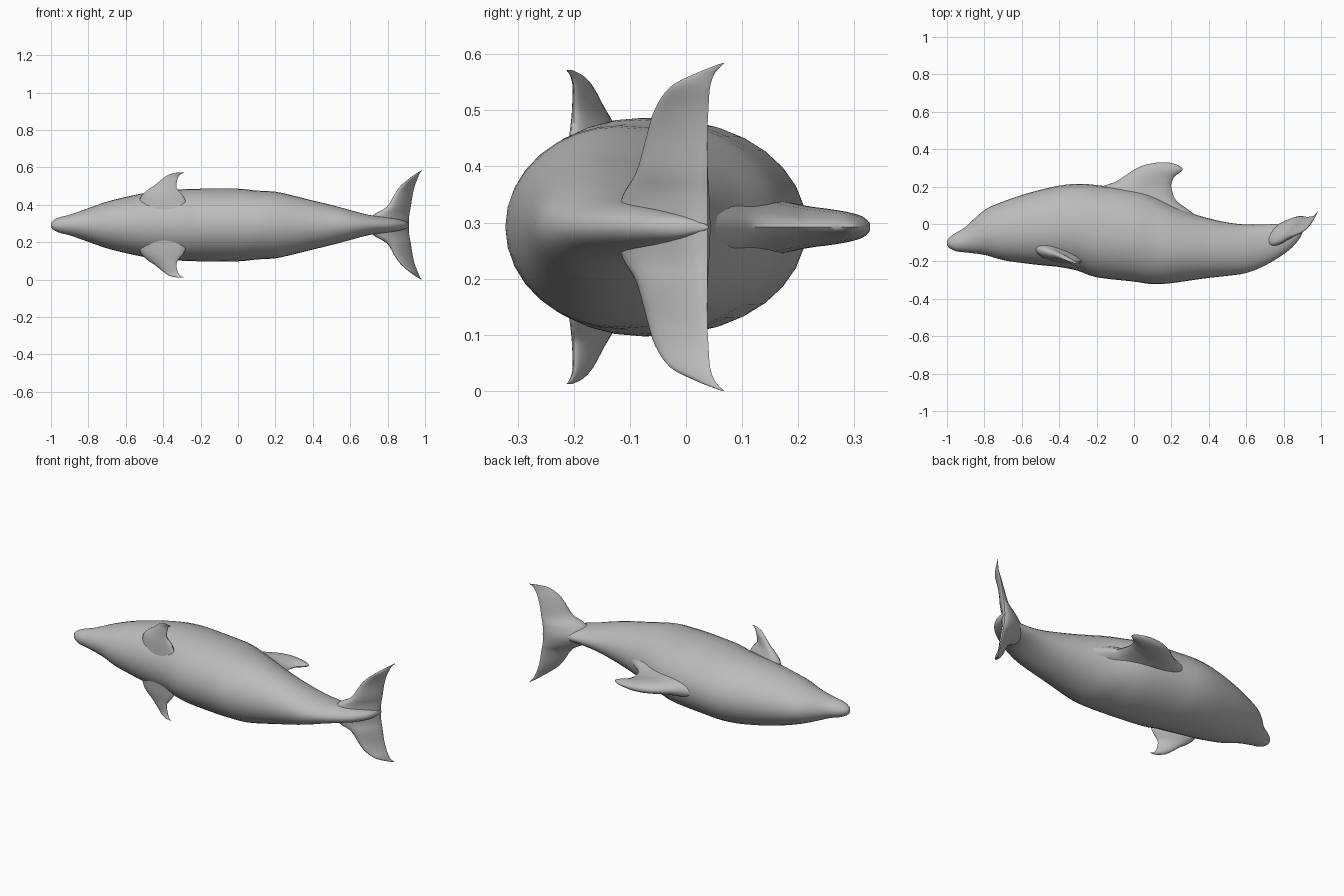
import bpy, bmesh, math
from mathutils import Vector

if "Cube" in bpy.data.objects:
    bpy.data.objects.remove(bpy.data.objects["Cube"])

ZC = 0.292  # height of the symmetry plane

skin = bpy.data.materials.new("grey_skin")
skin.diffuse_color = (0.5, 0.5, 0.5, 1)
skin.use_nodes = True
skin.node_tree.nodes["Principled BSDF"].inputs["Base Color"].default_value = skin.diffuse_color


def smooth_rows(rows, steps):
    """Catmull-Rom interpolation between rows of numbers."""
    out = []
    for i in range(len(rows) - 1):
        p0, p1, p2 = rows[max(i - 1, 0)], rows[i], rows[i + 1]
        p3 = rows[min(i + 2, len(rows) - 1)]
        for k in range(steps):
            t = k / steps
            out.append([0.5 * (2 * b + (c - a) * t + (2 * a - 5 * b + 4 * c - d) * t * t
                               + (3 * b - a - 3 * c + d) * t ** 3)
                        for a, b, c, d in zip(p0, p1, p2, p3)])
    out.append(list(rows[-1]))
    return out


def loft(name, rings):
    """Skin a list of closed rings and cap both ends."""
    bm = bmesh.new()
    vs = [[bm.verts.new(p) for p in ring] for ring in rings]
    n = len(vs[0])
    for a, b in zip(vs, vs[1:]):
        for j in range(n):
            bm.faces.new((a[j], a[(j + 1) % n], b[(j + 1) % n], b[j]))
    bm.faces.new(vs[0])
    bm.faces.new(vs[-1])
    bmesh.ops.recalc_face_normals(bm, faces=bm.faces)
    me = bpy.data.meshes.new(name)
    bm.to_mesh(me)
    bm.free()
    me.materials.append(skin)
    ob = bpy.data.objects.new(name, me)
    bpy.context.collection.objects.link(ob)
    bpy.context.view_layer.objects.active = ob
    ob.select_set(True)
    bpy.ops.object.shade_smooth_by_angle(angle=math.radians(60))
    ob.select_set(False)


def foil(lead, trail, thick, normal, n=20):
    """Teardrop section from leading to trailing edge."""
    ring = []
    for j in range(n):
        a = 2 * math.pi * j / n
        u = (1 - math.cos(a)) / 2
        ring.append(lead.lerp(trail, u) + normal * thick * math.sin(a) * (1.2 - 0.5 * u))
    return ring


def side_fin(name, rows, sign=1):
    """Fin whose sections are stacked sideways: dz, lead xy, trail xy, thickness."""
    rings = []
    for dz, lx, ly, tx, ty, th in smooth_rows(rows, 4):
        z = ZC + sign * dz
        lead, trail = Vector((lx, ly, z)), Vector((tx, ty, z))
        chord = trail - lead
        rings.append(foil(lead, trail, th, Vector((-chord.y, chord.x, 0)).normalized()))
    loft(name, rings)


# Body: x, back y, belly y, half width
body = [(-1.0, -.09, -.112, .012), (-.985, -.07, -.13, .027), (-.95, -.045, -.146, .043),
        (-.9, -.015, -.152, .055), (-.8, .075, -.165, .09), (-.7, .12, -.193, .125),
        (-.6, .155, -.208, .15), (-.5, .183, -.22, .171), (-.4, .205, -.23, .184),
        (-.3, .215, -.25, .191), (-.2, .208, -.285, .194), (0, .18, -.308, .194),
        (.1, .15, -.322, .184), (.2, .10, -.316, .178), (.3, .06, -.302, .156),
        (.4, .03, -.288, .131), (.5, .008, -.277, .107), (.6, -.003, -.262, .08),
        (.7, -.002, -.222, .054), (.8, .003, -.162, .04), (.86, .022, -.11, .03),
        (.9, .036, -.05, .018), (.915, .04, .02, .005)]
rings = []
for x, yt, yb, w in smooth_rows(body, 3):
    mid = yb + 0.46 * (yt - yb)
    ring = []
    for j in range(32):
        a = 2 * math.pi * j / 32
        s = math.sin(a)
        y = mid + s * ((yt - mid) if s > 0 else (mid - yb))
        ring.append((x, y, ZC + w * math.cos(a)))
    rings.append(ring)
loft("body", rings)

# Dorsal fin: y, lead x, trail x, half thickness
dorsal = [(0, -.30, .40, .12), (.08, -.28, .285, .085), (.13, -.25, .222, .06),
          (.195, -.18, .20, .043), (.225, -.10, .203, .037), (.255, -.052, .218, .033),
          (.29, 0, .26, .027), (.315, .055, .235, .019), (.328, .12, .19, .007)]
loft("dorsal_fin", [foil(Vector((lx, y, ZC)), Vector((tx, y, ZC)), th, Vector((0, 0, 1)))
                    for y, lx, tx, th in smooth_rows(dorsal, 4)])

# Flippers, one on each side
flipper = [(.08, -.54, -.12, -.26, -.20, .05), (.15, -.52, -.13, -.29, -.20, .038),
           (.19, -.48, -.142, -.322, -.20, .025), (.212, -.447, -.152, -.33, -.20, .019),
           (.25, -.40, -.17, -.322, -.20, .012), (.27, -.37, -.187, -.31, -.205, .008),
           (.28, -.33, -.205, -.288, -.213, .003)]
side_fin("left_flipper", flipper, 1)
side_fin("right_flipper", flipper, -1)

# Tail flukes, both halves in one skin
fluke = [(0, .70, -.11, .912, .038, .05), (.055, .73, -.105, .915, .038, .04),
         (.098, .80, -.085, .923, .038, .026), (.165, .84, -.068, .934, .038, .017),
         (.21, .872, -.055, .945, .04, .013), (.25, .918, -.028, .96, .043, .009),
         (.275, .953, .02, .971, .052, .005), (.292, .981, .064, .984, .068, .001)]
side_fin("tail_flukes", [(-r[0],) + r[1:] for r in reversed(fluke[1:])] + fluke)
